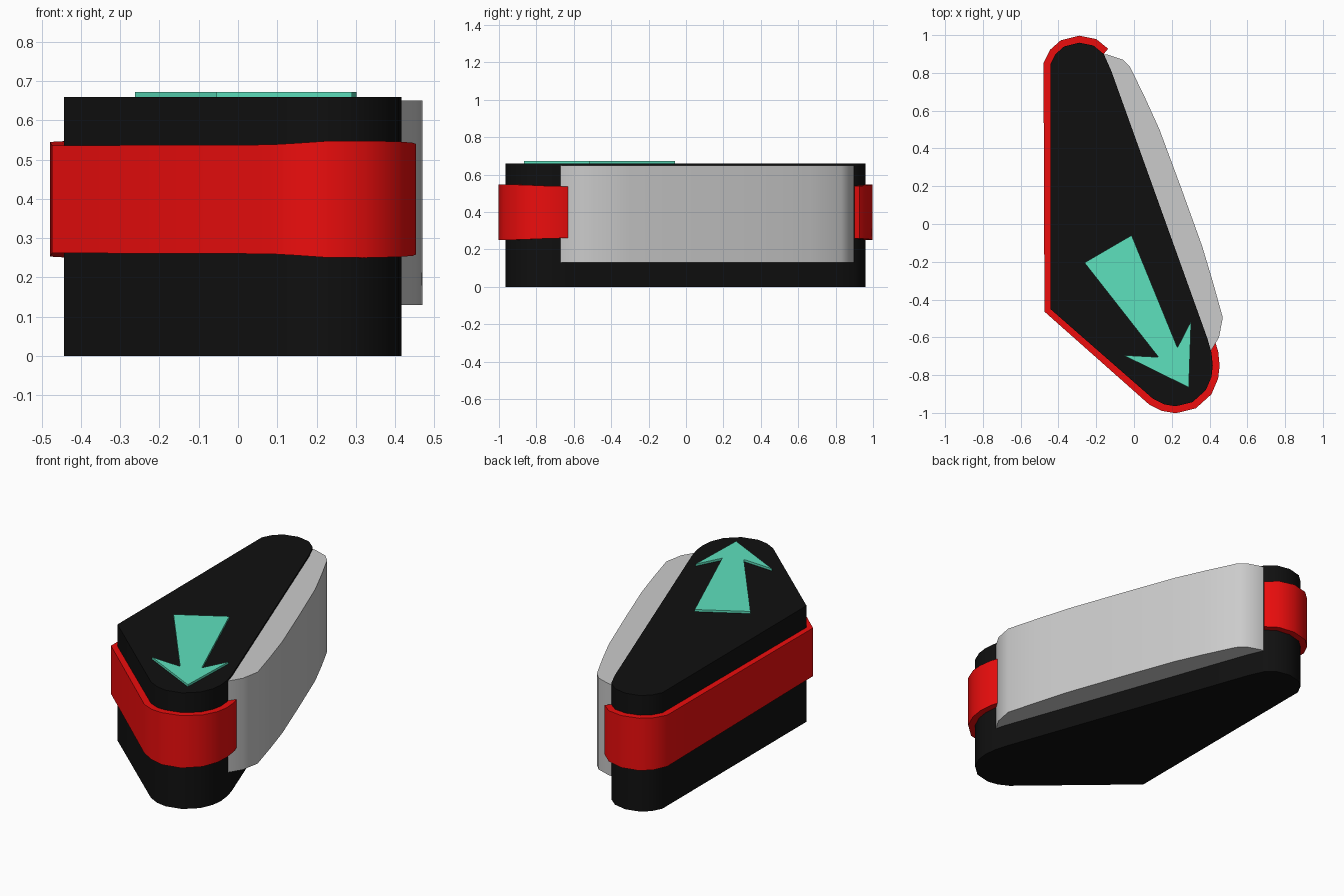
import bpy, bmesh, math
from mathutils import Vector

if "Cube" in bpy.data.objects:
    bpy.data.objects.remove(bpy.data.objects["Cube"])


def material(name, rgb):
    m = bpy.data.materials.new(name)
    m.diffuse_color = (*rgb, 1)
    m.use_nodes = True
    m.node_tree.nodes["Principled BSDF"].inputs["Base Color"].default_value = m.diffuse_color
    return m


def finish(name, bm, mat=None, angle=30):
    bmesh.ops.recalc_face_normals(bm, faces=bm.faces)
    me = bpy.data.meshes.new(name)
    bm.to_mesh(me)
    bm.free()
    ob = bpy.data.objects.new(name, me)
    bpy.context.collection.objects.link(ob)
    if mat:
        me.materials.append(mat)
    bpy.ops.object.select_all(action='DESELECT')
    ob.select_set(True)
    bpy.context.view_layer.objects.active = ob
    bpy.ops.object.shade_smooth_by_angle(angle=math.radians(angle))
    return ob


def prism(name, outline, z0, z1, mat=None):
    bm = bmesh.new()
    face = bm.faces.new([bm.verts.new((x, y, z0)) for x, y in outline])
    ext = bmesh.ops.extrude_face_region(bm, geom=[face])
    top = [v for v in ext['geom'] if isinstance(v, bmesh.types.BMVert)]
    bmesh.ops.translate(bm, verts=top, vec=(0, 0, z1 - z0))
    return finish(name, bm, mat)


black = material("black", (0.005, 0.005, 0.005))
red = material("red", (0.85, 0.004, 0.004))
mint = material("mint", (0.11, 0.75, 0.51))

# Body outline, clockwise from the right side of the front nose
front_nose = [(0.39, -0.61), (0.41, -0.68), (0.417, -0.75), (0.41, -0.81), (0.38, -0.88),
              (0.31, -0.943), (0.22, -0.965), (0.16, -0.955), (0.10, -0.925)]
corner = [(-0.443, -0.45)]
back_nose = [(-0.443, 0.845), (-0.415, 0.90), (-0.37, 0.94), (-0.29, 0.96),
             (-0.215, 0.945), (-0.16, 0.90), (-0.12, 0.81)]
prism("body", front_nose + corner + back_nose, 0, 0.66, black)

# Side panel bulging from the slanted right side
panel = [(-0.20, 0.90), (-0.14, 0.897), (-0.06, 0.87), (-0.02, 0.83), (0.06, 0.665), (0.135, 0.50),
         (0.25, 0.19), (0.36, -0.115), (0.417, -0.305), (0.47, -0.495), (0.45, -0.60),
         (0.405, -0.675), (0.33, -0.64)]
prism("side_panel", panel, 0.13, 0.65)

# Wrap-around band: thicker and taller round the two noses
path = [(0.397, -0.64)] + front_nose[1:] + corner + back_nose[:-1]
heights = [0.138, 0.139, 0.141, 0.144, 0.147, 0.149, 0.148, 0.143, 0.139,
           0.137, 0.146, 0.148, 0.149, 0.148, 0.144, 0.140]
pts = [Vector(p) for p in path]
bm = bmesh.new()
rings = []
for i, p in enumerate(pts):
    dirs = [(b - a).normalized() for a, b in zip(pts[max(i - 1, 0):i + 1], pts[max(i, 1):i + 2])]
    if i == 0:
        dirs = [(pts[1] - p).normalized()]
    elif i == len(pts) - 1:
        dirs = [(p - pts[i - 1]).normalized()]
    else:
        dirs = [(p - pts[i - 1]).normalized(), (pts[i + 1] - p).normalized()]
    normals = [Vector((-d.y, d.x)) for d in dirs]
    n = sum(normals, Vector((0, 0))).normalized()
    n /= n.dot(normals[0])
    t = 0.031 if heights[i] < 0.138 else 0.036
    h = heights[i]
    rings.append([bm.verts.new((*(p + n * off), 0.399 + z))
                  for off, z in ((-0.01, -h), (t, -h), (t, h), (-0.01, h))])
for a, b in zip(rings, rings[1:]):
    for k in range(4):
        bm.faces.new((a[k], a[(k + 1) % 4], b[(k + 1) % 4], b[k]))
bm.faces.new(rings[0])
bm.faces.new(rings[-1])
finish("band", bm, red)

# Raised direction arrow on the top
arrow = [(-0.262, -0.205), (-0.013, -0.06), (0.23, -0.655), (0.302, -0.515),
         (0.29, -0.865), (-0.055, -0.695), (0.13, -0.705)]
prism("arrow", arrow, 0.655, 0.672, mint)
